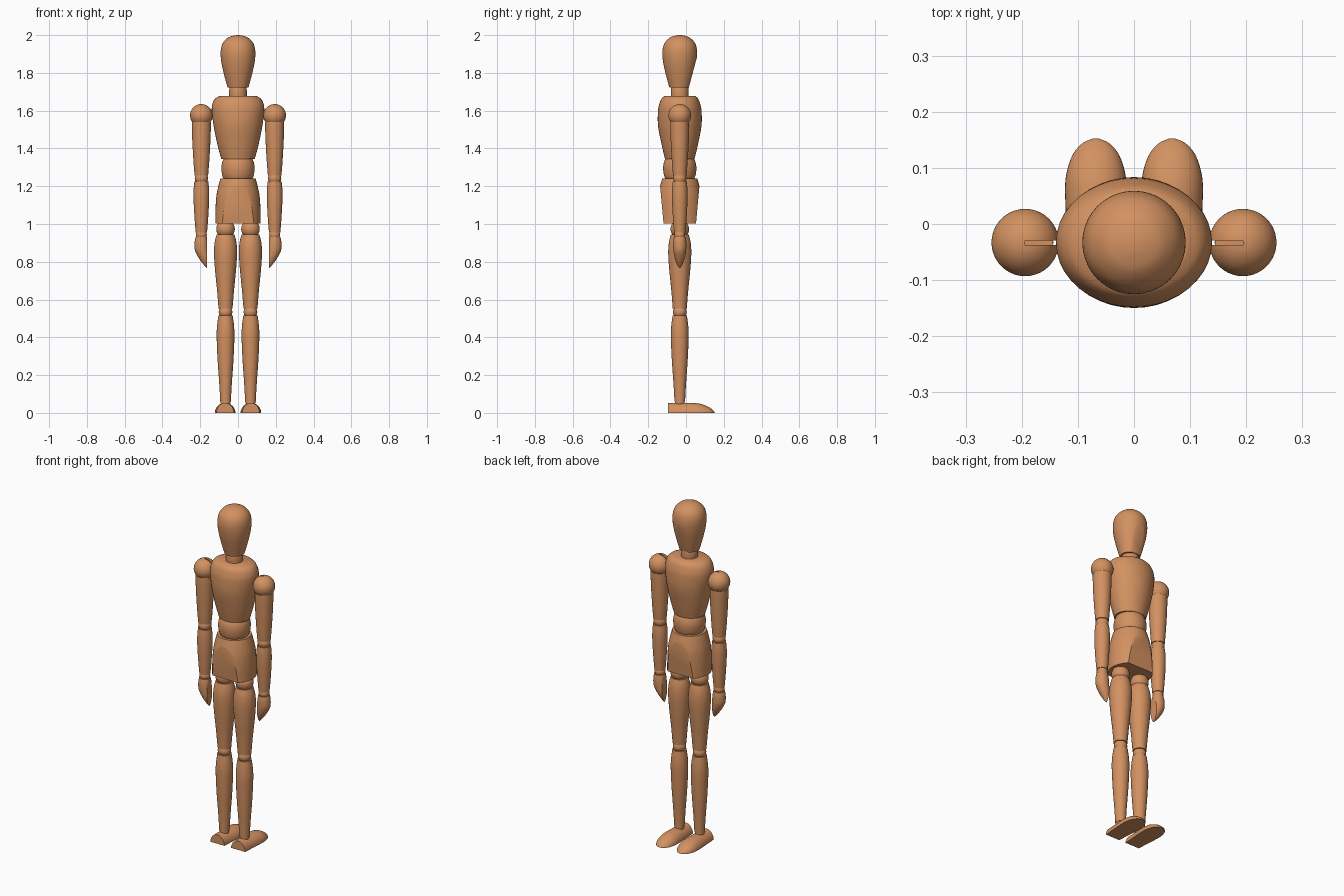
import bpy, bmesh, math
from mathutils import Vector

if "Cube" in bpy.data.objects:
    bpy.data.objects.remove(bpy.data.objects["Cube"])

CY = -0.033      # body axis in y
ARM, LEG = 0.194, 0.066
N = 40

wood = bpy.data.materials.new("warm_wood")
wood.diffuse_color = (0.65, 0.285, 0.12, 1)
wood.use_nodes = True
wood.node_tree.nodes["Principled BSDF"].inputs["Base Color"].default_value = wood.diffuse_color


def spline(keys, steps=6):
    """Smooth rows of numbers through the key sections."""
    out = []
    for i in range(len(keys) - 1):
        b, c = Vector(keys[i]), Vector(keys[i + 1])
        a = Vector(keys[i - 1]) if i else b
        d = Vector(keys[i + 2]) if i + 2 < len(keys) else c
        for s in range(steps):
            t = s / steps
            out.append(0.5 * (2 * b + (c - a) * t + (2 * a - 5 * b + 4 * c - d) * t * t
                              + (3 * b - a - 3 * c + d) * t ** 3))
    return out + [Vector(keys[-1])]


def finish(obj, mirror):
    bpy.ops.object.select_all(action='DESELECT')
    obj.select_set(True)
    bpy.context.view_layer.objects.active = obj
    bpy.ops.object.shade_smooth_by_angle(angle=math.radians(35))
    if mirror:
        obj.modifiers.new("other_side", 'MIRROR')


def loft(name, keys, x=0.0, mirror=False, cuts=(), along_y=False, done=True):
    """Elliptical sections (position, rx, ry, x shift); cuts are (point, outward normal)."""
    keys = [(k[0], k[1], k[2] if len(k) > 2 else k[1], k[3] if len(k) > 3 else 0) for k in keys]
    bm = bmesh.new()
    rings = []
    for p, rx, ry, sx in spline(keys):
        rx, ry = max(rx, 0.001), max(ry, 0.001)
        ring = []
        for i in range(N):
            a = 2 * math.pi * i / N
            u, v = x + sx + rx * math.cos(a), ry * math.sin(a)
            ring.append(bm.verts.new((u, p, v) if along_y else (u, CY + v, p)))
        rings.append(ring)
    for r, s in zip(rings, rings[1:]):
        for i in range(N):
            j = (i + 1) % N
            bm.faces.new((r[i], r[j], s[j], s[i]))
    bm.faces.new(rings[0])
    bm.faces.new(rings[-1])
    for co, no in cuts:
        res = bmesh.ops.bisect_plane(bm, geom=bm.verts[:] + bm.edges[:] + bm.faces[:],
                                     plane_co=co, plane_no=no, clear_outer=True)
        edges = [e for e in res['geom_cut'] if isinstance(e, bmesh.types.BMEdge)]
        bmesh.ops.contextual_create(bm, geom=edges)
    bmesh.ops.recalc_face_normals(bm, faces=bm.faces[:])
    mesh = bpy.data.meshes.new(name)
    bm.to_mesh(mesh)
    bm.free()
    obj = bpy.data.objects.new(name, mesh)
    bpy.context.collection.objects.link(obj)
    mesh.materials.append(wood)
    if done:
        finish(obj, mirror)
    return obj


def ball(name, z, r, x, mirror=True, done=True):
    keys = [(z - r * math.cos(math.pi * i / 10), r * math.sin(math.pi * i / 10)) for i in range(11)]
    return loft(name, keys, x, mirror, done=done)


# head with a flat face plane on the toe side
loft("head", [(1.722, 0.055), (1.78, 0.071), (1.85, 0.087), (1.91, 0.092), (1.955, 0.082),
              (1.985, 0.055), (1.997, 0.025), (2.0, 0.001)],
     cuts=[((0, CY + 0.048, 1.722), (0, 0.150, -0.040))])
loft("neck", [(1.67, 0.046), (1.70, 0.047), (1.722, 0.045)])

# torso
loft("chest", [(1.343, 0.088, 0.078), (1.42, 0.109, 0.096), (1.52, 0.129, 0.115),
               (1.60, 0.139, 0.115), (1.64, 0.134, 0.107), (1.665, 0.119, 0.096), (1.678, 0.096, 0.08)])
loft("waist", [(1.235, 0.075), (1.26, 0.084), (1.295, 0.088), (1.325, 0.084), (1.35, 0.074)])
loft("pelvis", [(1.003, 0.12), (1.08, 0.119), (1.15, 0.114), (1.20, 0.104), (1.242, 0.093)],
     cuts=[((0, CY + s * 0.086, 1.003), (0, s * 0.197, -0.018)) for s in (-1, 1)])

# shoulder balls with a thin cord slot on the inner side
shoulder = ball("shoulder_balls", 1.575, 0.06, ARM, done=False)
bpy.ops.mesh.primitive_cube_add(size=1, location=(ARM - 0.05, CY, 1.575))
slot = bpy.context.object
slot.name = "slot_cutter"
slot.scale = (0.1, 0.008, 0.2)
slot.hide_render = True
bpy.context.view_layer.objects.active = shoulder
cut = shoulder.modifiers.new("slot", 'BOOLEAN')
cut.operation, cut.object, cut.solver = 'DIFFERENCE', slot, 'EXACT'
bpy.ops.object.modifier_apply(modifier="slot")
bpy.data.objects.remove(slot)
finish(shoulder, True)

# arms
loft("upper_arms", [(1.258, 0.036), (1.32, 0.041), (1.42, 0.047), (1.50, 0.05), (1.54, 0.05)], ARM, True)
ball("elbow_balls", 1.242, 0.035, ARM)
loft("forearms", [(0.955, 0.030), (1.03, 0.036), (1.12, 0.041), (1.18, 0.041), (1.225, 0.037)], ARM, True)
ball("wrist_balls", 0.943, 0.029, ARM)

# hands, flat on the palm side
loft("hands", [(0.768, 0.002, 0.003, -0.030), (0.785, 0.015, 0.014, -0.027), (0.82, 0.030, 0.027, -0.016),
               (0.86, 0.037, 0.034, -0.003), (0.90, 0.036, 0.035, 0), (0.93, 0.031, 0.031, 0)],
     ARM, True, cuts=[((0.164, 0, 0), (-1, 0, 0))])

# legs
ball("hip_balls", 0.973, 0.049, LEG)
loft("thighs", [(0.552, 0.037), (0.65, 0.045), (0.75, 0.055), (0.84, 0.061), (0.90, 0.058), (0.945, 0.047)],
     LEG, True)
ball("knee_balls", 0.534, 0.036, LEG)
loft("shins", [(0.06, 0.028), (0.15, 0.033), (0.28, 0.042), (0.40, 0.047), (0.46, 0.045), (0.515, 0.038)],
     LEG, True)
ball("ankle_balls", 0.056, 0.026, LEG)

# feet, flat soles and heels, rounded toes
loft("feet", [(-0.096, 0.046, 0.053), (-0.03, 0.050, 0.053), (0.03, 0.054, 0.053), (0.08, 0.054, 0.047),
              (0.12, 0.043, 0.031), (0.143, 0.025, 0.014), (0.152, 0.006, 0.003)],
     LEG + 0.002, True, along_y=True, cuts=[((0, 0, 0), (0, 0, -1))])
